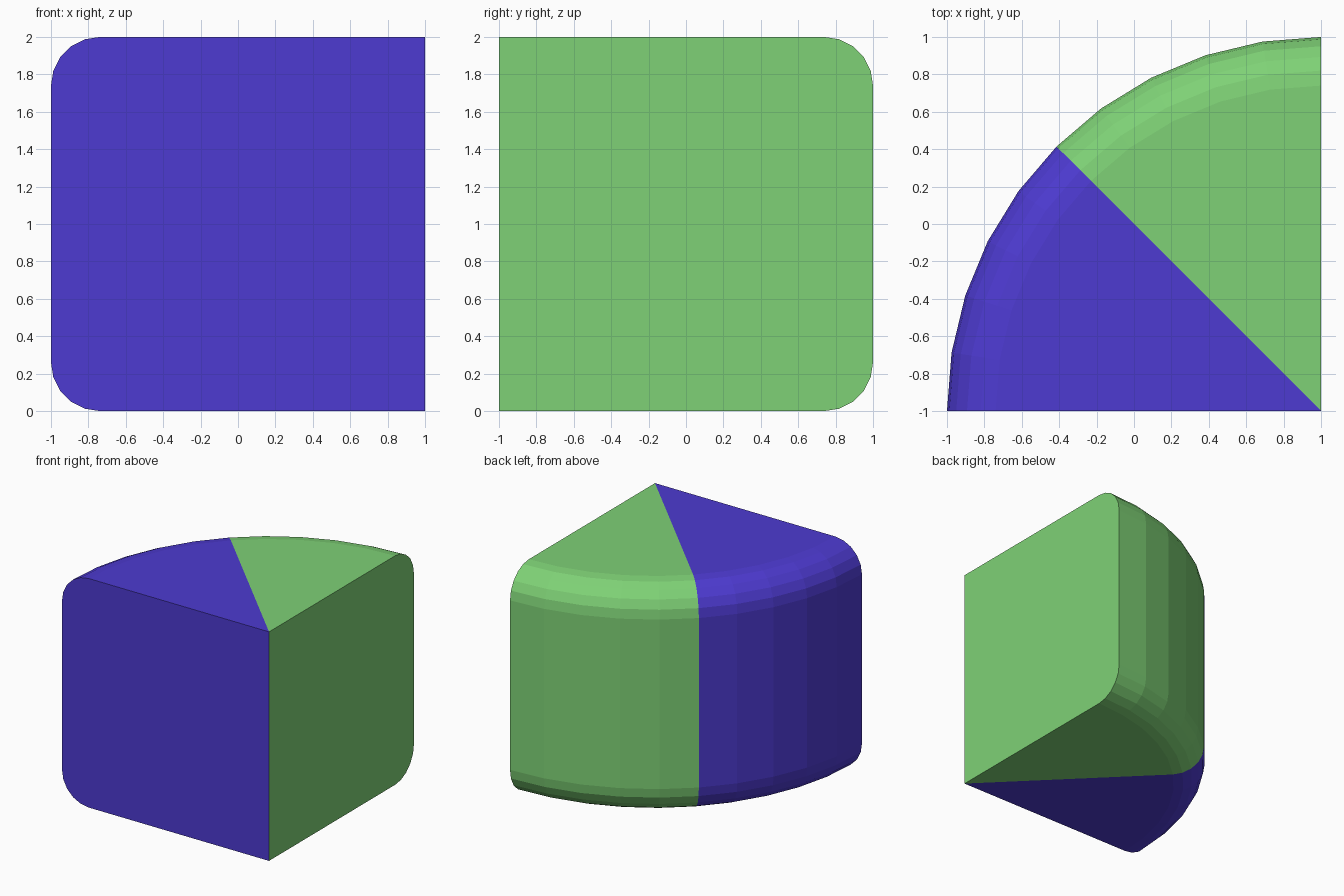
import bpy, bmesh
from math import sin, cos, radians

if "Cube" in bpy.data.objects:
    bpy.data.objects.remove(bpy.data.objects["Cube"])

RADIUS, HEIGHT, ROUND = 2.0, 2.0, 0.26
STEPS, ROUND_STEPS = 10, 5


def material(name, color):
    mat = bpy.data.materials.new(name)
    mat.diffuse_color = (*color, 1)
    mat.use_nodes = True
    mat.node_tree.nodes["Principled BSDF"].inputs["Base Color"].default_value = mat.diffuse_color
    return mat


# Half profile (radius, height): square with both outer corners rounded
arc = [radians(90 * i / ROUND_STEPS) for i in range(ROUND_STEPS + 1)]
inset = RADIUS - ROUND
profile = [(inset + ROUND * sin(a), ROUND - ROUND * cos(a)) for a in arc]
profile += [(r, HEIGHT - z) for r, z in reversed(profile)]

# Sweep the profile a quarter turn around the corner axis at (1, -1)
bm = bmesh.new()
bottom = bm.verts.new((1, -1, 0))
top = bm.verts.new((1, -1, HEIGHT))
rings = []
for i in range(STEPS + 1):
    a = radians(90 * i / STEPS)
    rings.append([bm.verts.new((1 - r * cos(a), -1 + r * sin(a), z)) for r, z in profile])

for i in range(STEPS):
    p, q = rings[i], rings[i + 1]
    strip = [(bottom, p[0], q[0]), (top, q[-1], p[-1])]
    strip += [(p[j], p[j + 1], q[j + 1], q[j]) for j in range(len(profile) - 1)]
    for verts in strip:
        bm.faces.new(verts).material_index = int(i >= STEPS // 2)

# Flat side walls: front is violet, right is green
bm.faces.new([bottom, *rings[0], top]).material_index = 0
bm.faces.new([bottom, *rings[-1], top]).material_index = 1
bmesh.ops.recalc_face_normals(bm, faces=bm.faces)

mesh = bpy.data.meshes.new("rounded_quarter_block")
bm.to_mesh(mesh)
bm.free()
mesh.materials.append(material("violet", (0.075, 0.043, 0.64)))
mesh.materials.append(material("green", (0.21, 0.64, 0.18)))
block = bpy.data.objects.new("rounded_quarter_block", mesh)
bpy.context.collection.objects.link(block)
